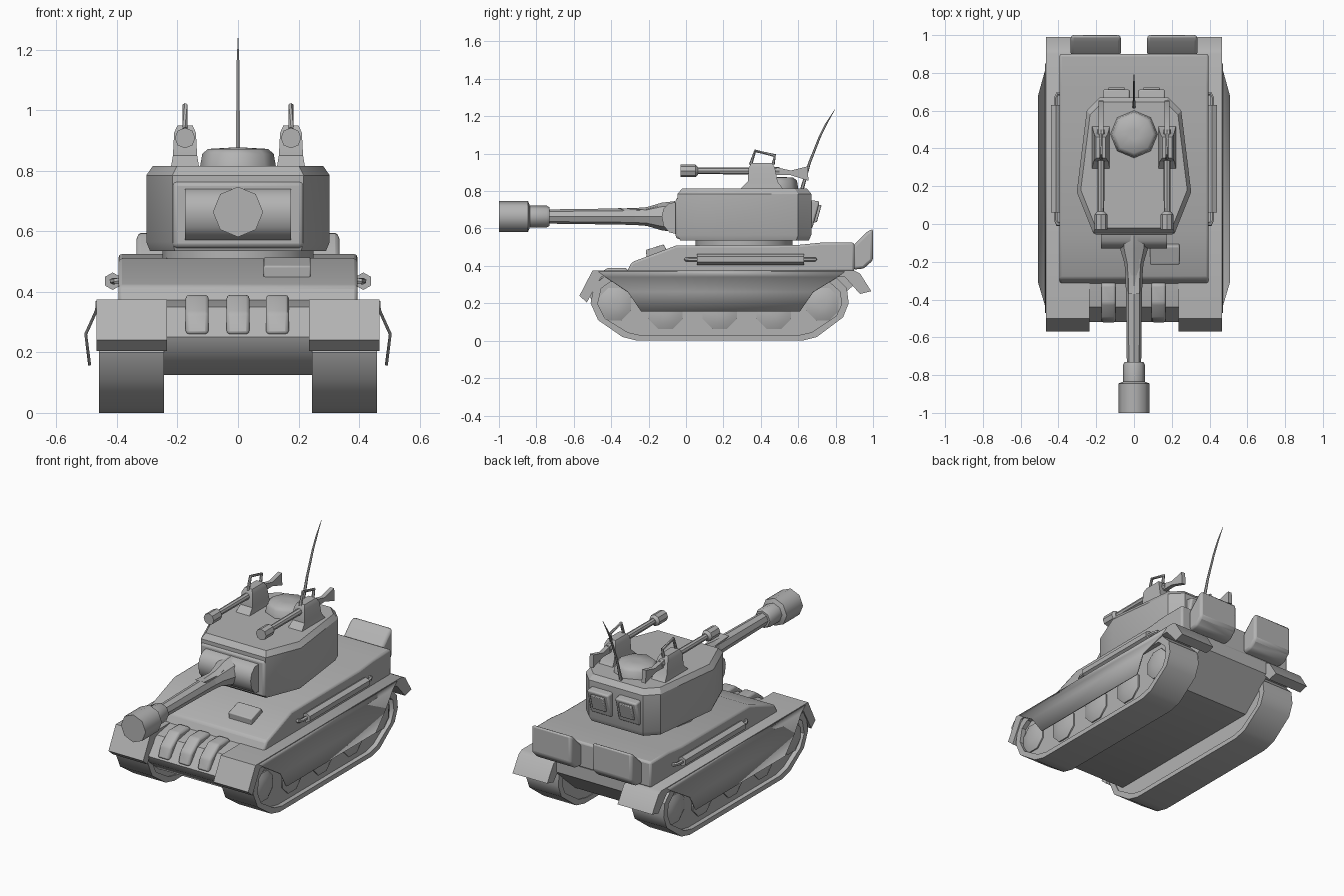
import bpy, bmesh, math
from mathutils import Vector

if "Cube" in bpy.data.objects:
    bpy.data.objects.remove(bpy.data.objects["Cube"])

steel = bpy.data.materials.new("steel grey")
steel.diffuse_color = (0.45, 0.45, 0.45, 1)
steel.use_nodes = True
steel.node_tree.nodes["Principled BSDF"].inputs["Base Color"].default_value = steel.diffuse_color


def finish(name, bm, mirror=False, bevel=0, angle=40, solid=0):
    bmesh.ops.recalc_face_normals(bm, faces=bm.faces)
    me = bpy.data.meshes.new(name)
    bm.to_mesh(me)
    bm.free()
    ob = bpy.data.objects.new(name, me)
    bpy.context.collection.objects.link(ob)
    me.materials.append(steel)
    if solid:
        m = ob.modifiers.new("Solid", 'SOLIDIFY')
        m.thickness, m.offset = solid, 0
    if bevel:
        m = ob.modifiers.new("Bevel", 'BEVEL')
        m.width, m.segments, m.limit_method = bevel, 2, 'ANGLE'
    if mirror:
        ob.modifiers.new("Mirror", 'MIRROR')
    bpy.ops.object.select_all(action='DESELECT')
    ob.select_set(True)
    bpy.context.view_layer.objects.active = ob
    bpy.ops.object.shade_smooth_by_angle(angle=math.radians(angle))
    return ob


def loft(name, rings, caps=True, closed=True, **kw):
    """Skin a list of equal-length point rings."""
    bm = bmesh.new()
    vs = [[bm.verts.new(p) for p in r] for r in rings]
    n = len(vs[0])
    for a, b in zip(vs, vs[1:]):
        for i in range(n if closed else n - 1):
            j = (i + 1) % n
            bm.faces.new((a[i], a[j], b[j], b[i]))
    if caps:
        bm.faces.new(vs[0])
        bm.faces.new(vs[-1])
    return finish(name, bm, **kw)


def prism(name, yz, x0, x1, **kw):
    return loft(name, [[(x, y, z) for y, z in yz] for x in (x0, x1)], **kw)


def box(name, x0, x1, y0, y1, z0, z1, **kw):
    return prism(name, [(y0, z0), (y1, z0), (y1, z1), (y0, z1)], x0, x1, **kw)


def lathe(name, x, z, prof, sides=8, **kw):
    """Turn (y, radius) pairs about an axis along y."""
    ang = [2 * math.pi * i / sides for i in range(sides)]
    return loft(name, [[(x + r * math.sin(a), y, z + r * math.cos(a)) for a in ang]
                       for y, r in prof], **kw)


def tube(name, pts, radii, sides=6, **kw):
    """Sweep a round section along points."""
    pts = [Vector(p) for p in pts]
    rings = []
    for i, p in enumerate(pts):
        t = (pts[min(i + 1, len(pts) - 1)] - pts[max(i - 1, 0)]).normalized()
        u = t.cross(Vector((0.13, 0.05, 0.2) if abs(t.z) < .5 else (1, 0, 0))).normalized()
        v = t.cross(u)
        rings.append([p + radii[i] * (u * math.cos(2 * math.pi * k / sides)
                                      + v * math.sin(2 * math.pi * k / sides)) for k in range(sides)])
    return loft(name, rings, **kw)


# Tracks: belt ring around a recessed side plate
belt = [(-.51, .2), (-.49, .3), (-.44, .34), (.8, .34), (.86, .28), (.87, .2),
        (.84, .125), (.7, .02), (.62, 0), (-.26, 0), (-.34, .02), (-.47, .11)]
inner = [(y * .945 + .01, .175 + (z - .175) * .84) for y, z in belt]
loft("track_belt", [[(x, y, z) for y, z in p] for x, p in
     ((.245, inner), (.245, belt), (.46, belt), (.46, inner), (.245, inner))],
     caps=False, mirror=True, angle=35)
prism("track_side_plate", inner, .25, .432, mirror=True)


# Wheels: shallow eight-sided domes
def wheel(name, y, z, r):
    ang = [2 * math.pi * (i + .5) / 8 for i in range(8)]
    loft(name, [[(x, y + r * s * math.sin(a), z + r * s * math.cos(a)) for a in ang]
                for x, s in ((.42, 1), (.44, 1), (.452, .7), (.457, .25))], mirror=True, angle=50)


wheel("front_drive_wheel", -.38, .195, .093)
wheel("rear_drive_wheel", .73, .195, .093)
for i, y in enumerate((-.11, .18, .47)):
    wheel(f"road_wheel_{i + 1}", y, .155, .1)

# Fenders with front and rear flaps, and side skirts
prism("fender", [(-.5, .375), (-.57, .24), (-.53, .205), (-.455, .34), (.85, .34),
                 (.93, .25), (.99, .265), (.93, .36), (.9, .375)], .235, .467, mirror=True)
loft("side_skirt", [[(.465, -.47, .37), (.465, .85, .37)], [(.467, -.43, .34), (.467, .81, .34)],
                    [(.503, -.31, .26), (.503, .68, .26)], [(.49, -.24, .157), (.49, .61, .157)]],
     caps=False, closed=False, mirror=True, solid=.01)

# Hull
prism("lower_hull", [(-.3, .375), (-.44, .35), (-.52, .25), (-.5, .205), (-.4, .125),
                     (.7, .125), (.9, .3), (.9, .375)], -.25, .25)
prism("upper_hull", [(-.32, .36), (-.29, .42), (-.05, .51), (.6, .512), (.73, .525),
                     (.9, .525), (.9, .37)], -.395, .395, bevel=.012)
for i, x in enumerate((-.135, 0, .13)):
    prism(f"nose_rib_{i + 1}", [(-.3, .36), (-.32, .39), (-.42, .39), (-.5, .33), (-.525, .26),
                                (-.48, .26)], x - .038, x + .038, bevel=.012)
prism("driver_hatch", [(-.21, .44), (-.215, .485), (-.12, .515), (-.1, .48)], .085, .24, bevel=.005)

# Rear stowage bins
prism("rear_bin", [(.89, .38), (.95, .385), (1, .43), (1, .6), (.965, .58), (.89, .505)],
      .07, .335, mirror=True, bevel=.015)

# Side canisters and their rails
lathe("side_canister", .414, .435, [(.06, .029), (.63, .029)], sides=6, mirror=True)
tube("side_rail", [(.38, .0, .435), (.405, .0, .435), (.414, .02, .435), (.414, .67, .435),
                   (.405, .69, .435), (.38, .69, .435)], [.011] * 6, mirror=True)

# Turret
half = [(.217, -.045), (.303, .17), (.25, .6), (.18, .67)]
outline = half + [(-x, y) for x, y in reversed(half)]
loft("turret", [[(x * s, .31 + (y - .31) * s, z) for x, y in outline]
                for z, s in ((.535, .96), (.565, 1), (.785, 1), (.815, .93))], angle=30)
loft("turret_ring", [[(.25 * math.sin(math.pi * k / 8), .31 + .26 * math.cos(math.pi * k / 8), z)
                      for k in range(16)] for z in (.5, .545)])
loft("commander_cupola", [[(r * math.sin(math.pi * k / 4), .475 + r * math.cos(math.pi * k / 4), z)
                           for k in range(8)]
                          for z, r in ((.81, .126), (.855, .118), (.872, .1), (.876, .03))], angle=50)

# Rear turret hatches with raised panels
prism("rear_hatch", [(.64, .6), (.675, .6), (.715, .745), (.64, .755)], .022, .165,
      mirror=True, bevel=.01)
prism("rear_hatch_panel", [(.68, .63), (.7, .635), (.725, .725), (.7, .725)], .05, .137,
      mirror=True, bevel=.005)

# Gun mantlet and main gun
box("mantlet_frame", -.217, .217, -.055, .02, .545, .765, bevel=.015)
prism("mantlet", [(-.04, .567), (-.09, .58), (-.12, .615), (-.13, .665), (-.12, .705),
                  (-.09, .735), (-.04, .742)], -.175, .175, angle=50)
lathe("gun_collar", 0, .664, [(-.06, .082), (-.13, .074), (-.21, .05), (-.37, .038)])
prism("gun_shroud", [(-.37, .71), (-.22, .7), (-.15, .72), (-.13, .66), (-.22, .66)], -.03, .03)
lathe("gun_barrel", 0, .664, [(-.1, .05), (-.36, .043), (-.74, .038)])
lathe("muzzle_brake", 0, .664, [(-.73, .05), (-.745, .058), (-.835, .058), (-.845, .083),
                                (-1, .083)], angle=50)

# Roof machine guns on pedestals
X = .175
loft("gun_pedestal", [[(X + sx * w, y, z) for sx, y in ((-1, a), (1, a), (1, b), (-1, b))]
                      for z, w, a, b in ((.81, .047, .29, .52), (.85, .04, .33, .49),
                                         (.925, .036, .335, .475), (.95, .025, .35, .46))],
     mirror=True, angle=30)
lathe("roof_gun_barrel", X, .908, [(.045, .017), (.5, .02)], mirror=True)
lathe("roof_gun_muzzle", X, .908, [(-.03, .034), (.05, .034), (.065, .02)], mirror=True)
prism("roof_gun_stock", [(.47, .93), (.56, .91), (.65, .932), (.655, .855), (.56, .885),
                         (.47, .885)], X - .013, X + .013, mirror=True)
tube("roof_gun_handle", [(X, .345, .94), (X, .37, 1.015), (X, .475, .99), (X, .465, .94)],
     [.009] * 4, mirror=True)

# Whip antenna
tube("antenna", [(0, .62, .81), (0, .66, .95), (0, .715, 1.09), (0, .75, 1.16), (0, .797, 1.238)],
     [.01, .007, .006, .005, .001])
